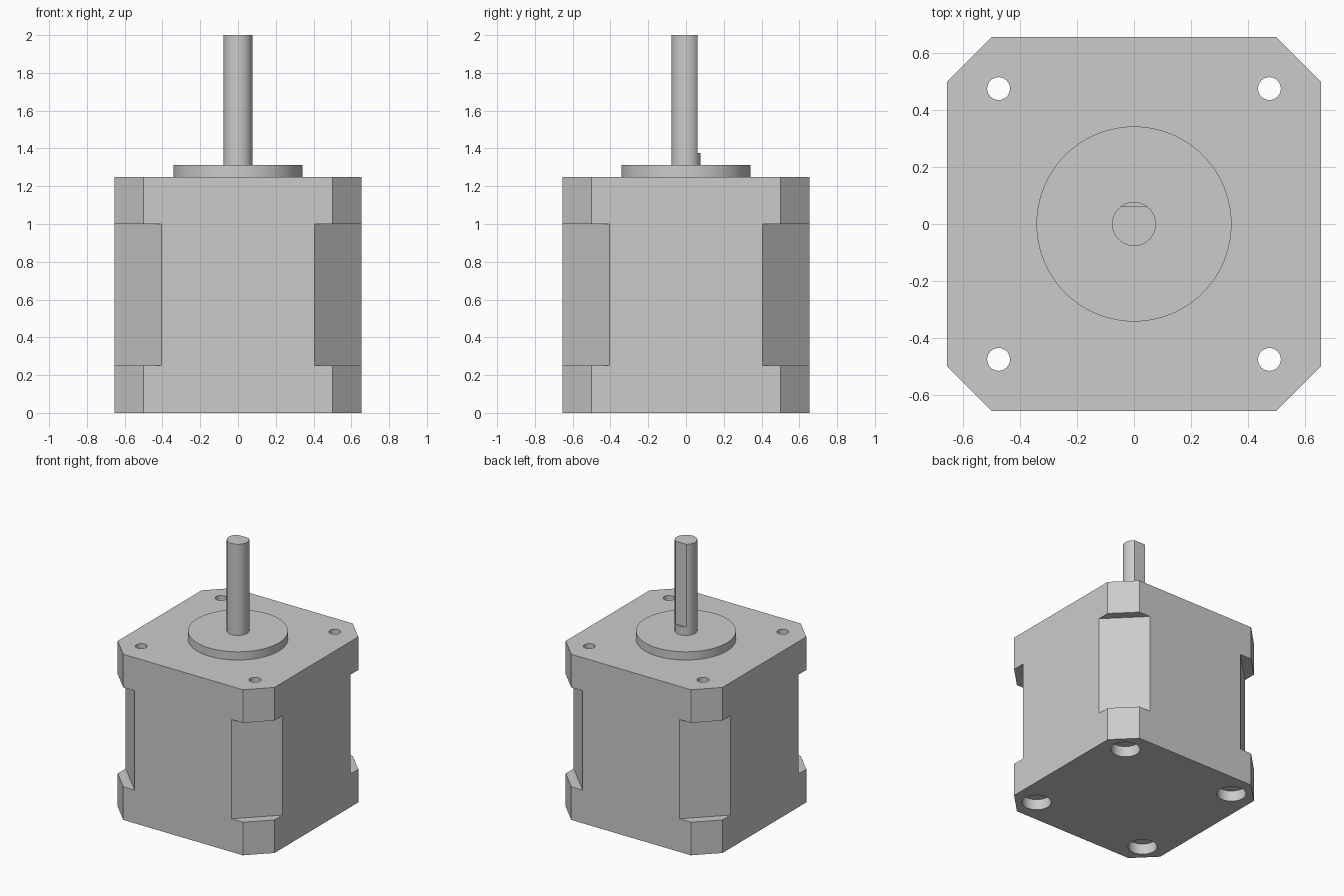
import bpy, bmesh, math
from mathutils import Matrix

if "Cube" in bpy.data.objects:
    bpy.data.objects.remove(bpy.data.objects["Cube"], do_unlink=True)

HALF, CHAMFER = 0.655, 0.5      # body half width, where the corner cut starts
NOTCH = 0.405                   # where the deeper corner cut starts
HOLE = 0.475                    # screw hole offset
CORNERS = [(sx, sy) for sx in (-1, 1) for sy in (-1, 1)]

metal = bpy.data.materials.new("grey metal")
metal.use_nodes = True
GREY = (0.6, 0.6, 0.6, 1)
metal.diffuse_color = GREY
metal.node_tree.nodes["Principled BSDF"].inputs["Base Color"].default_value = GREY


def finish(name, bm):
    bmesh.ops.recalc_face_normals(bm, faces=bm.faces)
    mesh = bpy.data.meshes.new(name)
    bm.to_mesh(mesh)
    bm.free()
    mesh.materials.append(metal)
    obj = bpy.data.objects.new(name, mesh)
    bpy.context.collection.objects.link(obj)
    return obj


def prism(name, outline, z0, z1):
    bm = bmesh.new()
    face = bm.faces.new([bm.verts.new((x, y, z0)) for x, y in outline])
    top = bmesh.ops.extrude_face_region(bm, geom=[face])["geom"]
    bmesh.ops.translate(bm, vec=(0, 0, z1 - z0),
                        verts=[v for v in top if isinstance(v, bmesh.types.BMVert)])
    return finish(name, bm)


def circle(r, x=0, y=0, n=64):
    return [(x + r * math.cos(math.tau * i / n), y + r * math.sin(math.tau * i / n))
            for i in range(n)]


def box(name, size, matrix):
    bm = bmesh.new()
    bmesh.ops.create_cube(bm, size=1, matrix=matrix @ Matrix.Diagonal((*size, 1)))
    return finish(name, bm)


def cut(target, cutter):
    cutter.hide_render = True
    mod = target.modifiers.new("cut", "BOOLEAN")
    mod.operation, mod.solver, mod.object = "DIFFERENCE", "EXACT", cutter
    bpy.context.view_layer.objects.active = target
    bpy.ops.object.modifier_apply(modifier=mod.name)
    bpy.data.objects.remove(cutter, do_unlink=True)


# Square housing with chamfered corners
h, c = HALF, CHAMFER
body = prism("motor_housing", [(c, -h), (h, -c), (h, c), (c, h),
                               (-c, h), (-h, c), (-h, -c), (-c, -h)], 0, 1.25)

for sx, sy in CORNERS:
    # Deeper corner recess along the middle section
    dist = (HALF + NOTCH) / math.sqrt(2) + 0.25
    turn = Matrix.Rotation(math.atan2(sy, sx), 4, "Z")
    cut(body, box("corner_cutter", (0.5, 1, 0.75),
                  turn @ Matrix.Translation((dist, 0, 0.625))))
    # Through hole and shallow counterbore underneath
    x, y = sx * HOLE, sy * HOLE
    cut(body, prism("hole_cutter", circle(0.04, x, y, 32), -0.1, 1.4))
    cut(body, prism("counterbore_cutter", circle(0.1, x, y, 48), -0.1, 0.08))

# Raised locating ring and D-cut shaft
pilot = prism("pilot_disc", circle(0.342, n=96), 1.25, 1.312)
shaft = prism("output_shaft", circle(0.077), 1.312, 2)
cut(shaft, box("flat_cutter", (0.4, 0.2, 1), Matrix.Translation((0, 0.162, 1.875))))

bpy.ops.object.select_all(action="DESELECT")
for obj in (body, pilot, shaft):
    obj.select_set(True)
bpy.context.view_layer.objects.active = body
bpy.ops.object.shade_smooth_by_angle(angle=math.radians(30))
